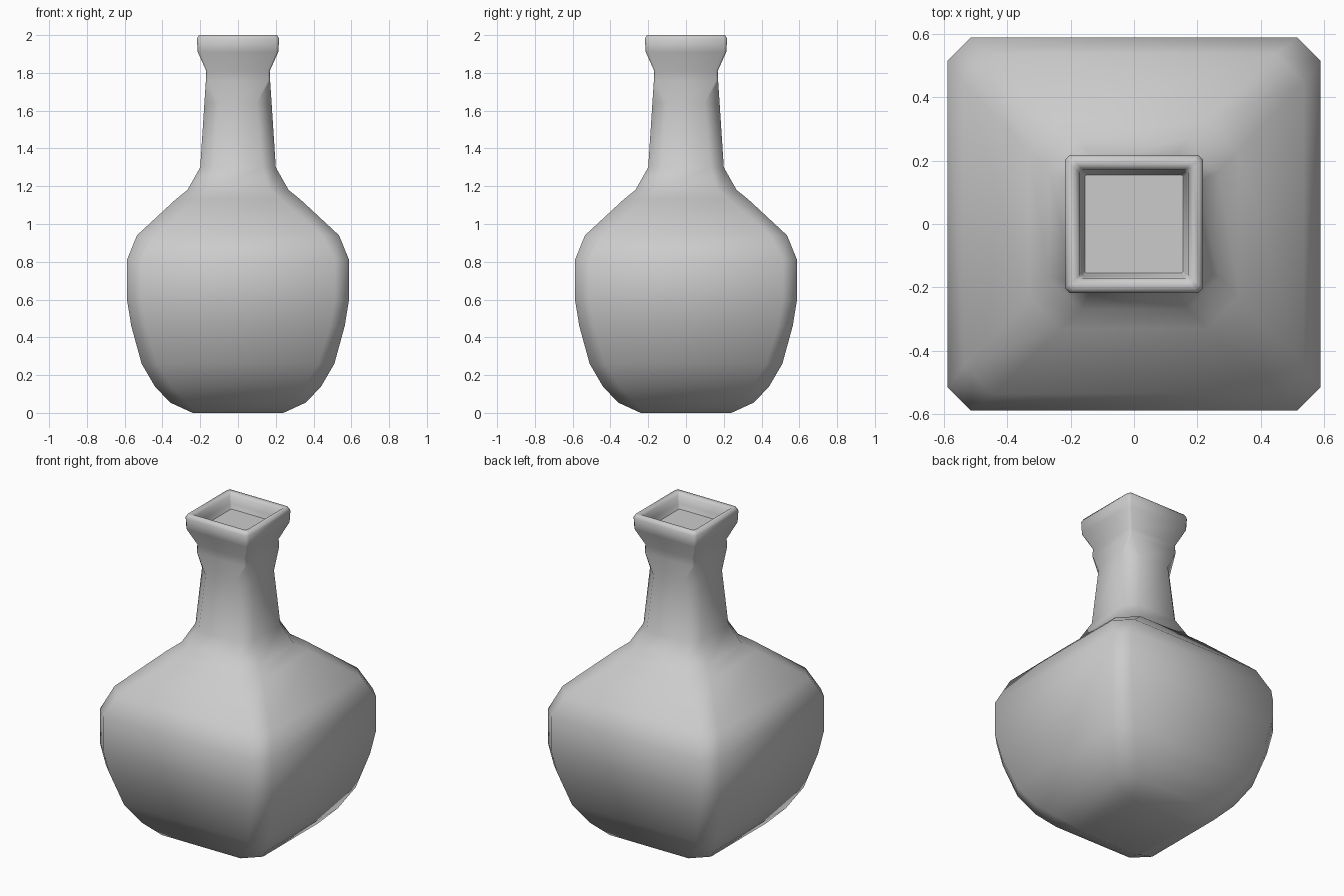
import bpy, bmesh, math

if "Cube" in bpy.data.objects:
    bpy.data.objects.remove(bpy.data.objects["Cube"])

# Profile rings: (half width, corner chamfer, height)
BODY = [
    (0.24, 0.02, 0.0), (0.36, 0.09, 0.055), (0.44, 0.09, 0.14),
    (0.51, 0.085, 0.26), (0.565, 0.078, 0.46), (0.588, 0.075, 0.60),
    (0.588, 0.075, 0.81), (0.535, 0.09, 0.94), (0.33, 0.10, 1.13),
    (0.268, 0.10, 1.18),
]
NECK = [(0.20, 0.07, 1.30), (0.178, 0.08, 1.64), (0.17, 0.01, 1.76), (0.168, 0.01, 1.81)]
LIP = [
    (0.213, 0.012, 1.91), (0.218, 0.016, 1.98), (0.207, 0.014, 2.0),
    (0.187, 0.01, 2.0), (0.172, 0.01, 1.985), (0.165, 0.008, 1.94), (0.155, 0.006, 1.91),
]


def chamfered_ring(bm, w, c, z):
    a = w - c
    pts = [(w, -a), (w, a), (a, w), (-a, w), (-w, a), (-w, -a), (-a, -w), (a, -w)]
    return [bm.verts.new((x, y, z)) for x, y in pts]


def loft(name, profile):
    bm = bmesh.new()
    rings = [chamfered_ring(bm, *p) for p in profile]
    for lo, hi in zip(rings, rings[1:]):
        for i in range(8):
            j = (i + 1) % 8
            bm.faces.new((lo[i], lo[j], hi[j], hi[i]))
    # Base and the shallow floor inside the mouth
    bm.faces.new(rings[0][::-1])
    bm.faces.new(rings[-1])
    bmesh.ops.recalc_face_normals(bm, faces=bm.faces[:])
    mesh = bpy.data.meshes.new(name)
    bm.to_mesh(mesh)
    bm.free()
    obj = bpy.data.objects.new(name, mesh)
    bpy.context.collection.objects.link(obj)
    return obj


# One continuous skin: belly, neck, flared lip
bottle = loft("square_bottle", BODY + NECK + LIP)
bpy.context.view_layer.objects.active = bottle
bottle.select_set(True)
bpy.ops.object.shade_smooth_by_angle(angle=math.radians(65))
